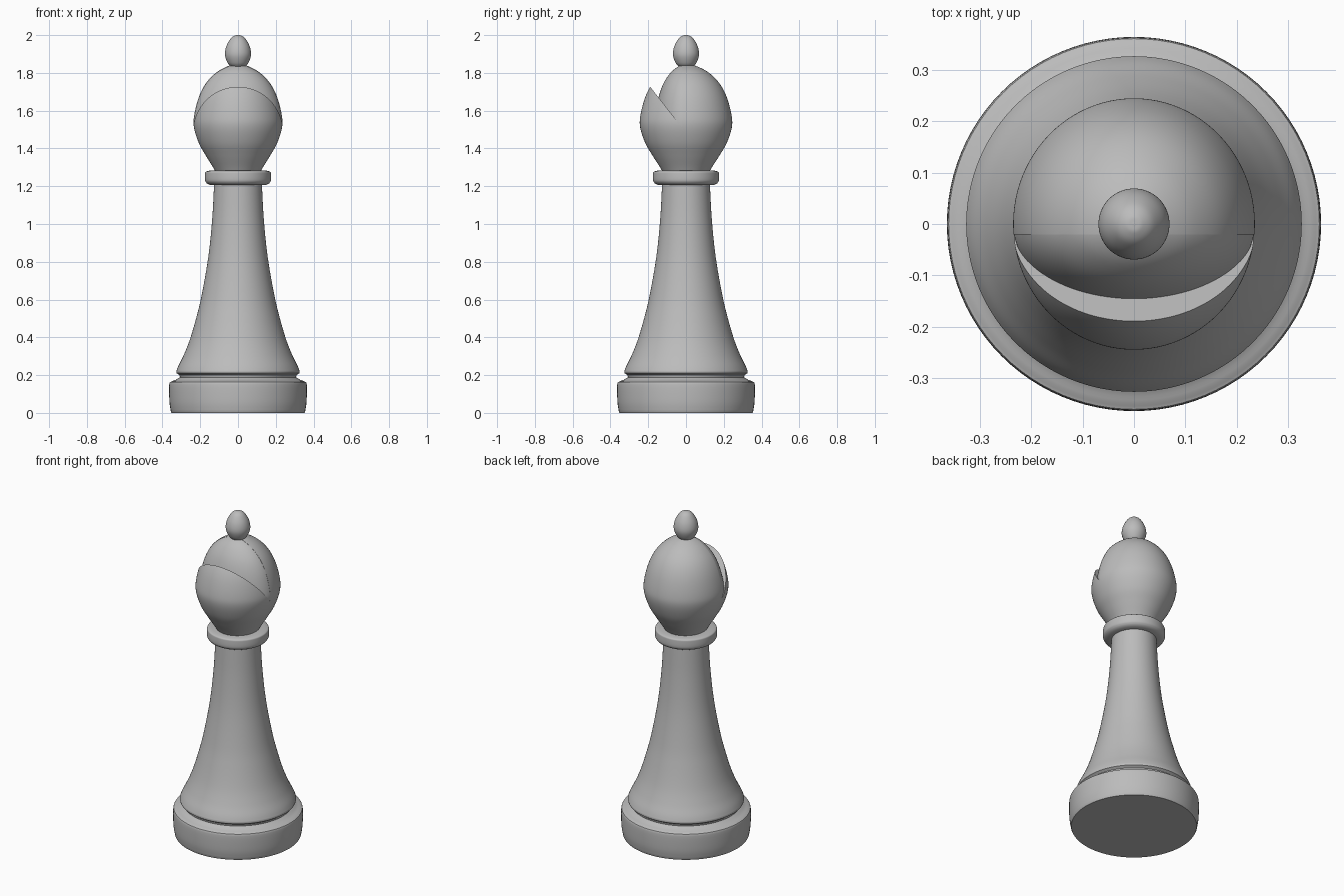
import bpy, bmesh, math
from mathutils import Vector

cube = bpy.data.objects.get("Cube")
if cube:
    bpy.data.objects.remove(cube)

grey = bpy.data.materials.new("stone grey")
grey.use_nodes = True
grey.diffuse_color = (0.5, 0.5, 0.5, 1)
grey.node_tree.nodes["Principled BSDF"].inputs["Base Color"].default_value = grey.diffuse_color


def curve(points, steps=6):
    """Smooth profile through (radius, height) points."""
    pts = [Vector(p) for p in points]
    pts = [2 * pts[0] - pts[1]] + pts + [2 * pts[-1] - pts[-2]]
    out = []
    for a, b, c, d in zip(pts, pts[1:], pts[2:], pts[3:]):
        for i in range(steps):
            t = i / steps
            p = 0.5 * (2 * b + (c - a) * t + (2 * a - 5 * b + 4 * c - d) * t**2
                       + (3 * b - a - 3 * c + d) * t**3)
            out.append((max(p.x, 0), p.y))
    return out + [tuple(points[-1])]


def finish(bm, name):
    bmesh.ops.recalc_face_normals(bm, faces=bm.faces)
    mesh = bpy.data.meshes.new(name)
    bm.to_mesh(mesh)
    bm.free()
    mesh.materials.append(grey)
    obj = bpy.data.objects.new(name, mesh)
    bpy.context.collection.objects.link(obj)
    return obj


def lathe(name, profile, stretch=1.0, sides=96):
    """Closed solid of revolution about z, optionally stretched along y."""
    bm = bmesh.new()
    path = [(0, profile[0][1])] + list(profile) + [(0, profile[-1][1])]
    verts = [bm.verts.new((r, 0, z)) for r, z in path]
    edges = [bm.edges.new(pair) for pair in zip(verts, verts[1:])]
    bmesh.ops.spin(bm, geom=verts + edges, axis=(0, 0, 1), cent=(0, 0, 0),
                   angle=math.tau, steps=sides, use_duplicate=False)
    bmesh.ops.remove_doubles(bm, verts=bm.verts, dist=0.0002)
    for v in bm.verts:
        v.co.y *= stretch
    return finish(bm, name)


def subtract(target, cutter):
    mod = target.modifiers.new("cut", "BOOLEAN")
    mod.operation = "DIFFERENCE"
    mod.solver = "EXACT"
    mod.object = cutter
    bpy.context.view_layer.objects.active = target
    bpy.ops.object.modifier_apply(modifier=mod.name)
    bpy.data.objects.remove(cutter)


def smooth(obj, angle=35):
    bpy.ops.object.select_all(action="DESELECT")
    obj.select_set(True)
    bpy.context.view_layer.objects.active = obj
    bpy.ops.object.shade_smooth_by_angle(angle=math.radians(angle))


# Foot with rounded rim
foot = lathe("foot", [(0.352, 0)] + curve([(0.355, 0.005), (0.363, 0.06), (0.364, 0.15), (0.355, 0.165),
                                           (0.33, 0.175), (0.305, 0.19)], 4))

# Flared shaft
shaft = lathe("shaft", [(0.305, 0.18), (0.31, 0.2), (0.325, 0.21)] + curve(
    [(0.327, 0.22), (0.315, 0.25), (0.288, 0.305), (0.256, 0.385), (0.222, 0.5), (0.193, 0.62),
     (0.158, 0.82), (0.137, 1.02), (0.126, 1.22)]))

# Collar under the head
collar = lathe("collar", [(0.12, 1.205), (0.15, 1.207)] + curve(
    [(0.165, 1.215), (0.174, 1.23), (0.174, 1.265), (0.17, 1.277), (0.15, 1.283)], 4))

# Head, notched by a slanted wedge that stops at a flatter inner core
head_profile = curve([(0.115, 1.27), (0.135, 1.305), (0.172, 1.365), (0.208, 1.43), (0.233, 1.51),
                      (0.232, 1.575), (0.208, 1.67), (0.17, 1.745), (0.115, 1.802), (0.055, 1.835),
                      (0.02, 1.842)])
head = lathe("head", head_profile, 1.04)
core = lathe("notch_core", head_profile, 0.7)

bm = bmesh.new()
wedge = [(-0.6, 2.25), (-0.02, 1.51), (-0.02, 2.25)]
face = bm.faces.new([bm.verts.new((-0.5, y, z)) for y, z in wedge])
side = bmesh.ops.extrude_face_region(bm, geom=[face])
bmesh.ops.translate(bm, vec=(1, 0, 0), verts=[g for g in side["geom"] if isinstance(g, bmesh.types.BMVert)])
notch = finish(bm, "notch")
subtract(notch, core)
subtract(head, notch)

# Egg-shaped finial
finial = lathe("finial", curve([(0.035, 1.83), (0.055, 1.853), (0.069, 1.895), (0.062, 1.94),
                                (0.04, 1.98), (0.018, 1.997), (0, 2.0)]), sides=64)

for part in (foot, shaft, collar, head, finial):
    smooth(part)
